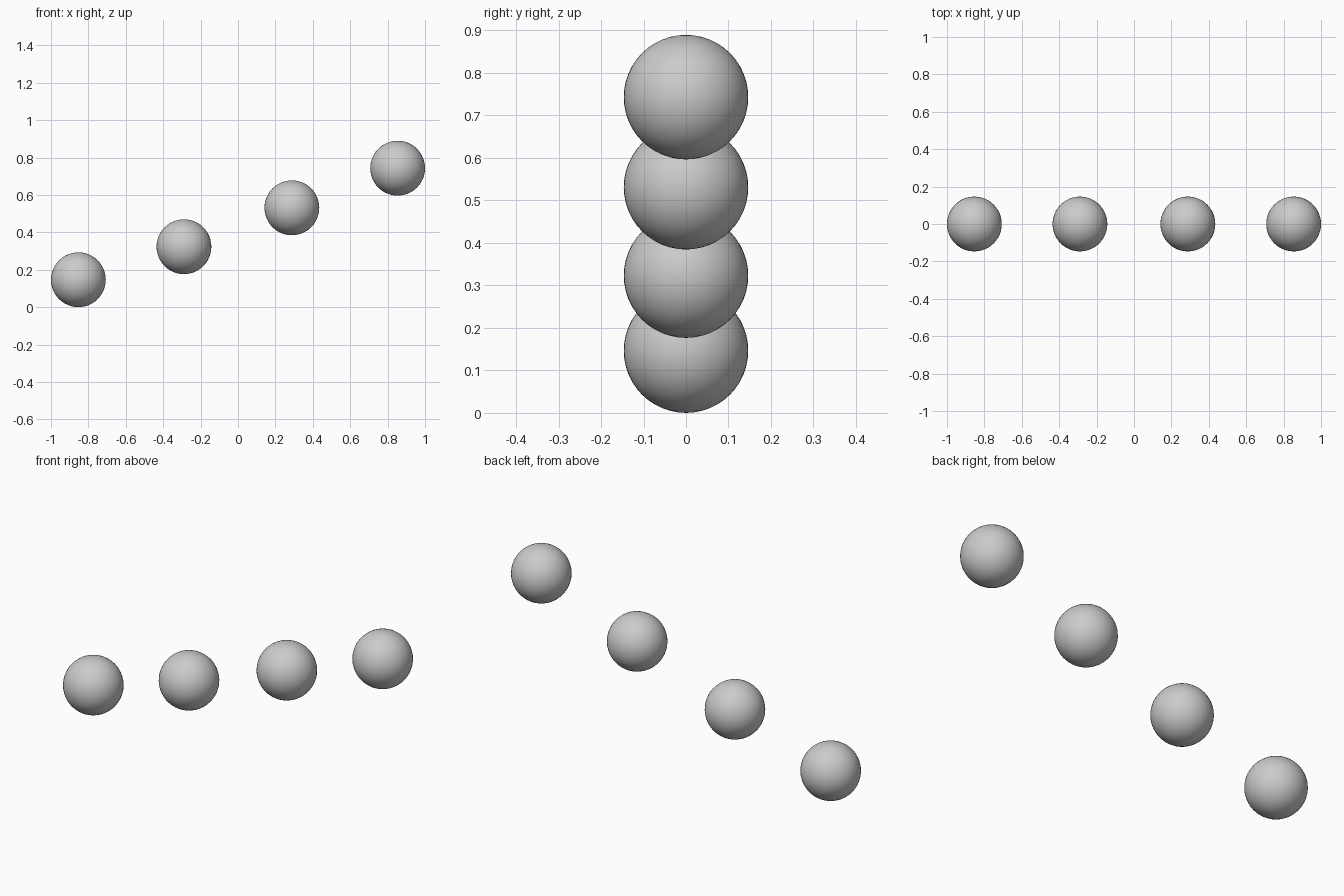
import bpy

if "Cube" in bpy.data.objects:
    bpy.data.objects.remove(bpy.data.objects["Cube"])

RADIUS = 0.1465

# Four equal balls rising from left to right: (x, z) of each centre
CENTRES = [(-0.8535, 0.1465), (-0.289, 0.323), (0.288, 0.531), (0.8535, 0.743)]

for i, (x, z) in enumerate(CENTRES, 1):
    bpy.ops.mesh.primitive_uv_sphere_add(
        segments=48, ring_count=24, radius=RADIUS, location=(x, 0, z))
    ball = bpy.context.object
    ball.name = f"ball_{i}"
    bpy.ops.object.shade_smooth()
